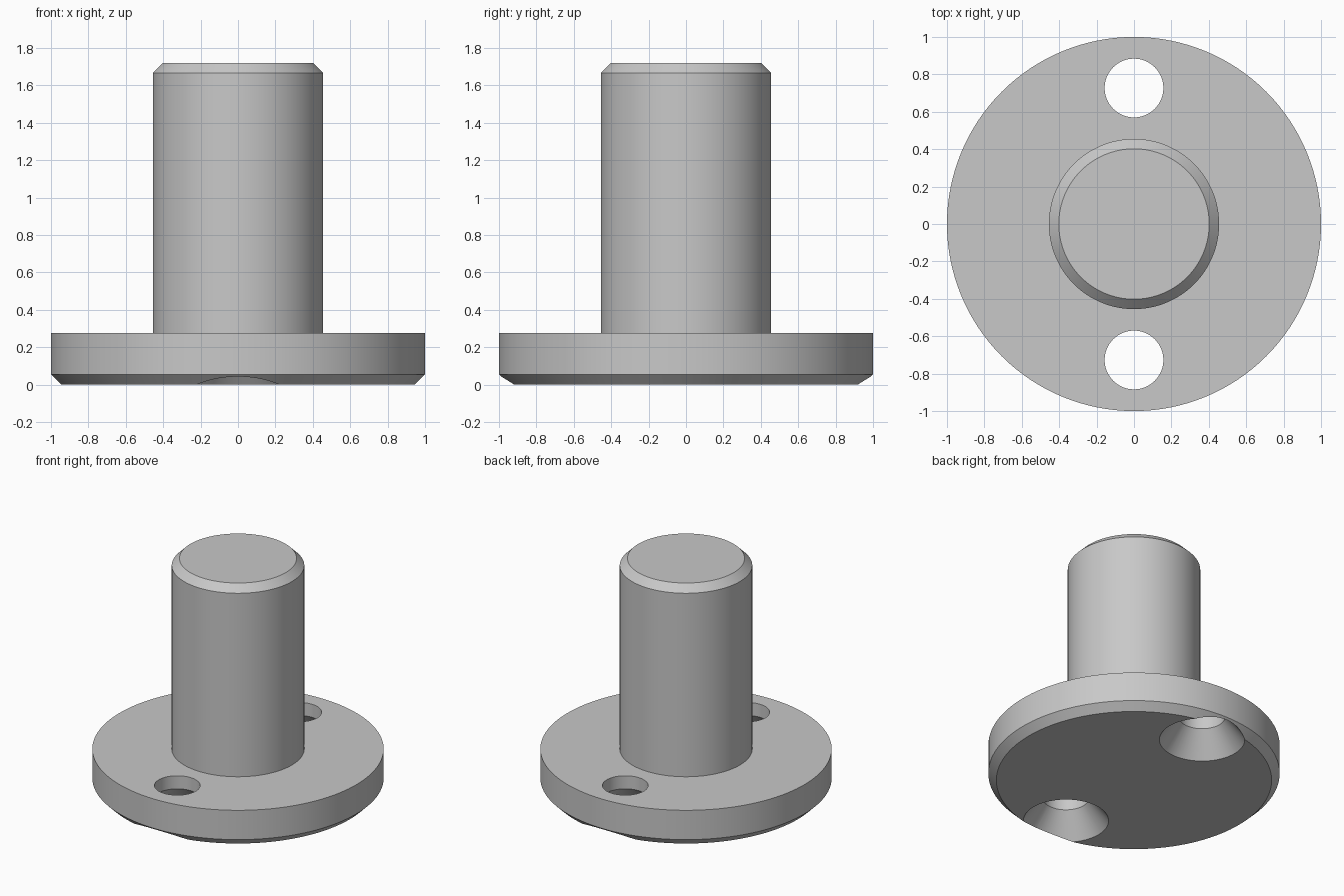
import bpy, bmesh, math

cube = bpy.data.objects.get("Cube")
if cube:
    bpy.data.objects.remove(cube, do_unlink=True)

steel = bpy.data.materials.new("grey_steel")
steel.use_nodes = True
GREY = (0.58, 0.58, 0.58, 1)
steel.diffuse_color = GREY
steel.node_tree.nodes["Principled BSDF"].inputs["Base Color"].default_value = GREY


def lathe(name, profile, segments, location=(0, 0, 0)):
    """Solid of revolution from (radius, z) points, capped at both ends."""
    bm = bmesh.new()
    rings = []
    for r, z in profile:
        ring = []
        for i in range(segments):
            a = 2 * math.pi * i / segments
            ring.append(bm.verts.new((r * math.cos(a), r * math.sin(a), z)))
        rings.append(ring)
    for low, high in zip(rings, rings[1:]):
        for i in range(segments):
            j = (i + 1) % segments
            bm.faces.new((low[i], low[j], high[j], high[i]))
    bm.faces.new(rings[0][::-1])
    bm.faces.new(rings[-1])
    mesh = bpy.data.meshes.new(name)
    bm.to_mesh(mesh)
    bm.free()
    mesh.materials.append(steel)
    obj = bpy.data.objects.new(name, mesh)
    obj.location = location
    bpy.context.collection.objects.link(obj)
    return obj


# Flange with chamfered lower rim, and shaft with chamfered tip
body = lathe("flanged_pin", [
    (0.945, 0), (1, 0.055), (1, 0.277),
    (0.455, 0.277), (0.455, 1.667), (0.402, 1.72)], 128)

# Two through holes, countersunk from below
HOLE_R, SINK_R, SINK_DEPTH, BELOW = 0.157, 0.293, 0.178, 0.05
flare = SINK_R + (SINK_R - HOLE_R) / SINK_DEPTH * BELOW
cutters = []
for side, y in (("front", -0.727), ("back", 0.727)):
    cutter = lathe(side + "_hole_cutter", [
        (flare, -BELOW), (HOLE_R, SINK_DEPTH), (HOLE_R, 0.4)], 64, (0, y, 0))
    cutter.hide_render = True
    mod = body.modifiers.new(side + "_hole", 'BOOLEAN')
    mod.operation = 'DIFFERENCE'
    mod.solver = 'EXACT'
    mod.object = cutter
    cutters.append(cutter)

# Apply the cuts and drop the cutters
bpy.context.view_layer.update()
bpy.ops.object.select_all(action='DESELECT')
body.select_set(True)
bpy.context.view_layer.objects.active = body
for mod in list(body.modifiers):
    bpy.ops.object.modifier_apply(modifier=mod.name)
for cutter in cutters:
    bpy.data.objects.remove(cutter, do_unlink=True)

bpy.ops.object.shade_smooth_by_angle(angle=math.radians(25))
